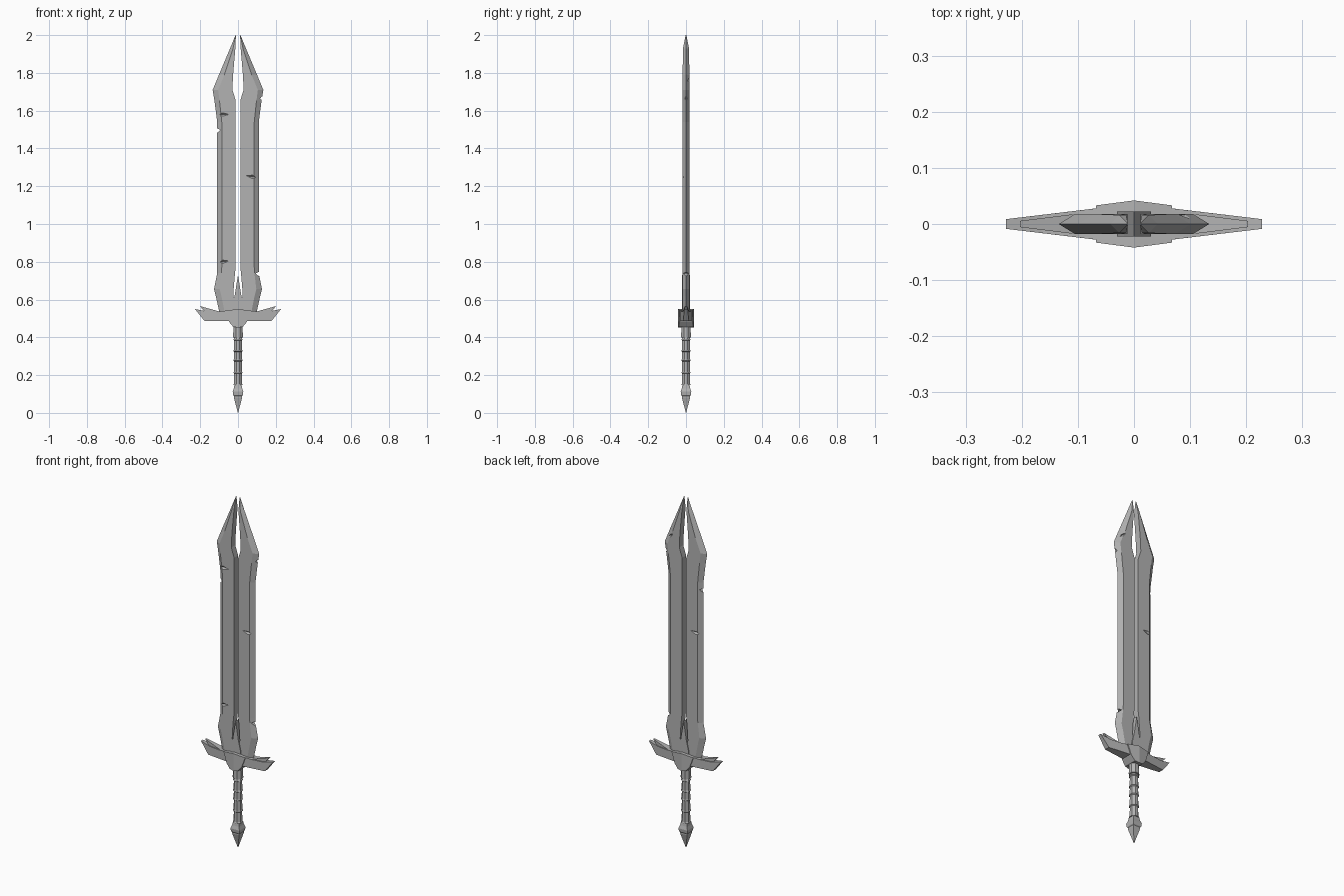
import bpy, bmesh, math
from mathutils import Matrix, Vector

if "Cube" in bpy.data.objects:
    bpy.data.objects.remove(bpy.data.objects["Cube"])

steel = bpy.data.materials.new("grey_steel")
steel.use_nodes = True
GREY = (0.45, 0.45, 0.45, 1)
steel.diffuse_color = GREY
steel.node_tree.nodes["Principled BSDF"].inputs["Base Color"].default_value = GREY


def finish(name, bm, mirror=False):
    """Turn a bmesh into a flat shaded object, optionally mirrored across x."""
    bmesh.ops.recalc_face_normals(bm, faces=bm.faces)
    mesh = bpy.data.meshes.new(name)
    bm.to_mesh(mesh)
    bm.free()
    mesh.materials.append(steel)
    obj = bpy.data.objects.new(name, mesh)
    bpy.context.collection.objects.link(obj)
    if mirror:
        mod = obj.modifiers.new("mirror", 'MIRROR')
        mod.merge_threshold = 0.0005
    return obj


def loft(name, rings, mirror=False):
    """Skin a stack of equal point rings and cap both ends."""
    bm = bmesh.new()
    loops = [[bm.verts.new(p) for p in ring] for ring in rings]
    for a, b in zip(loops, loops[1:]):
        n = len(a)
        for i in range(n):
            j = (i + 1) % n
            bm.faces.new((a[i], a[j], b[j], b[i]))
    bm.faces.new(loops[0])
    bm.faces.new(loops[-1])
    return finish(name, bm, mirror)


def slab(name, outline, mid, slope=0.0):
    """Half outline in x and z, as thick as mid at the centre and thinner outwards."""
    bm = bmesh.new()
    front, back = [[bm.verts.new((x, s * (mid - slope * x), z)) for x, z in outline]
                   for s in (-1, 1)]
    bm.faces.new(front)
    bm.faces.new(back)
    n = len(outline)
    for i in range(n):
        j = (i + 1) % n
        if outline[i][0] or outline[j][0]:
            bm.faces.new((front[i], front[j], back[j], back[i]))
    return finish(name, bm, mirror=True)


def turned(name, profile, sides):
    """Stack of regular polygons; r is measured to the flat side."""
    rings = []
    for z, r in profile:
        c = r / math.cos(math.pi / sides)
        angles = [(i + 0.5) * math.tau / sides for i in range(sides)]
        rings.append([(c * math.cos(a), c * math.sin(a), z) for a in angles])
    return loft(name, rings)


# Split blade: height, inner side, bevel ridge, cutting edge, half thickness
blade_levels = [
    (0.53, 0.001, 0.070, 0.098, 0.018),
    (0.62, 0.024, 0.088, 0.118, 0.018),
    (0.655, 0.023, 0.097, 0.127, 0.018),
    (0.74, 0.016, 0.087, 0.110, 0.018),
    (0.77, 0.012, 0.086, 0.110, 0.018),
    (1.54, 0.012, 0.086, 0.110, 0.018),
    (1.655, 0.012, 0.098, 0.125, 0.018),
    (1.71, 0.030, 0.105, 0.134, 0.018),
    (1.79, 0.026, 0.072, 0.101, 0.018),
    (1.93, 0.014, 0.026, 0.042, 0.016),
    (2.00, 0.011, 0.012, 0.013, 0.002),
]
blade = loft("split_blade", [
    [(inner, -t, z), (ridge, -t, z), (edge, 0, z), (ridge, t, z), (inner, t, z)]
    for z, inner, ridge, edge, t in blade_levels], mirror=True)

# Battle damage: centre, size and tilt of every scratch and edge notch
scratch, notch = (0.032, 0.010, 0.009), (0.026, 0.06, 0.012)
damage = [
    ((-0.08, -0.018, 1.58), scratch, 0),
    ((0.075, -0.018, 1.25), scratch, 10),
    ((-0.08, -0.018, 0.80), scratch, -8),
    ((-0.075, 0.018, 1.25), scratch, -10),
    ((0.09, 0.016, 1.76), scratch, 40),
    ((-0.112, 0, 1.495), notch, -10),
    ((0.112, 0, 0.735), notch, 10),
    ((0.128, 0, 1.665), (0.015, 0.06, 0.010), -15),
]
bm = bmesh.new()
for centre, size, tilt in damage:
    place = (Matrix.Translation(centre) @ Matrix.Rotation(math.radians(tilt), 4, 'Y')
             @ Matrix.Diagonal(Vector(size).to_4d()))
    bmesh.ops.create_uvsphere(bm, u_segments=4, v_segments=2, radius=1, matrix=place)
cutter = finish("damage_cutter", bm)
cutter.hide_render = True
cutter.display_type = 'WIRE'
cut = blade.modifiers.new("damage", 'BOOLEAN')
cut.operation = 'DIFFERENCE'
cut.solver = 'EXACT'
cut.object = cutter

# Wedge between the blade halves
slab("blade_wedge", [(0, 0.53), (0.03, 0.53), (0.03, 0.57), (0.018, 0.62), (0, 0.73)], 0.022)

# Guard with swept tips, upper fins and a raised centre plate
slab("guard", [(0, 0.455), (0.022, 0.455), (0.048, 0.487), (0.178, 0.487),
               (0.228, 0.550), (0.165, 0.537), (0.10, 0.537), (0, 0.548)], 0.036, 0.12)
slab("guard_fins", [(0, 0.50), (0.15, 0.51), (0.175, 0.535), (0.203, 0.566),
                    (0.10, 0.537), (0, 0.549)], 0.031, 0.125)
slab("guard_plate", [(0, 0.452), (0.025, 0.455), (0.048, 0.483), (0.068, 0.541),
                     (0, 0.550)], 0.042, 0.13)

# Wrapped grip: each band flares towards its lower end
bands = [0.40, 0.385, 0.325, 0.275, 0.21, 0.145]
grip = [(0.46, 0.024), (0.40, 0.026)]
for top, bottom in zip(bands, bands[1:]):
    grip += [(top - 0.002, 0.020), (bottom + 0.008, 0.022), (bottom + 0.002, 0.025)]
turned("grip", grip[::-1], 8)

# Square pommel and its spike
turned("pommel", [(0.085, 0.018), (0.095, 0.026), (0.112, 0.028), (0.13, 0.022),
                  (0.147, 0.019)], 4)
turned("pommel_spike", [(0.0, 0.0008), (0.082, 0.022), (0.092, 0.022)], 4)
